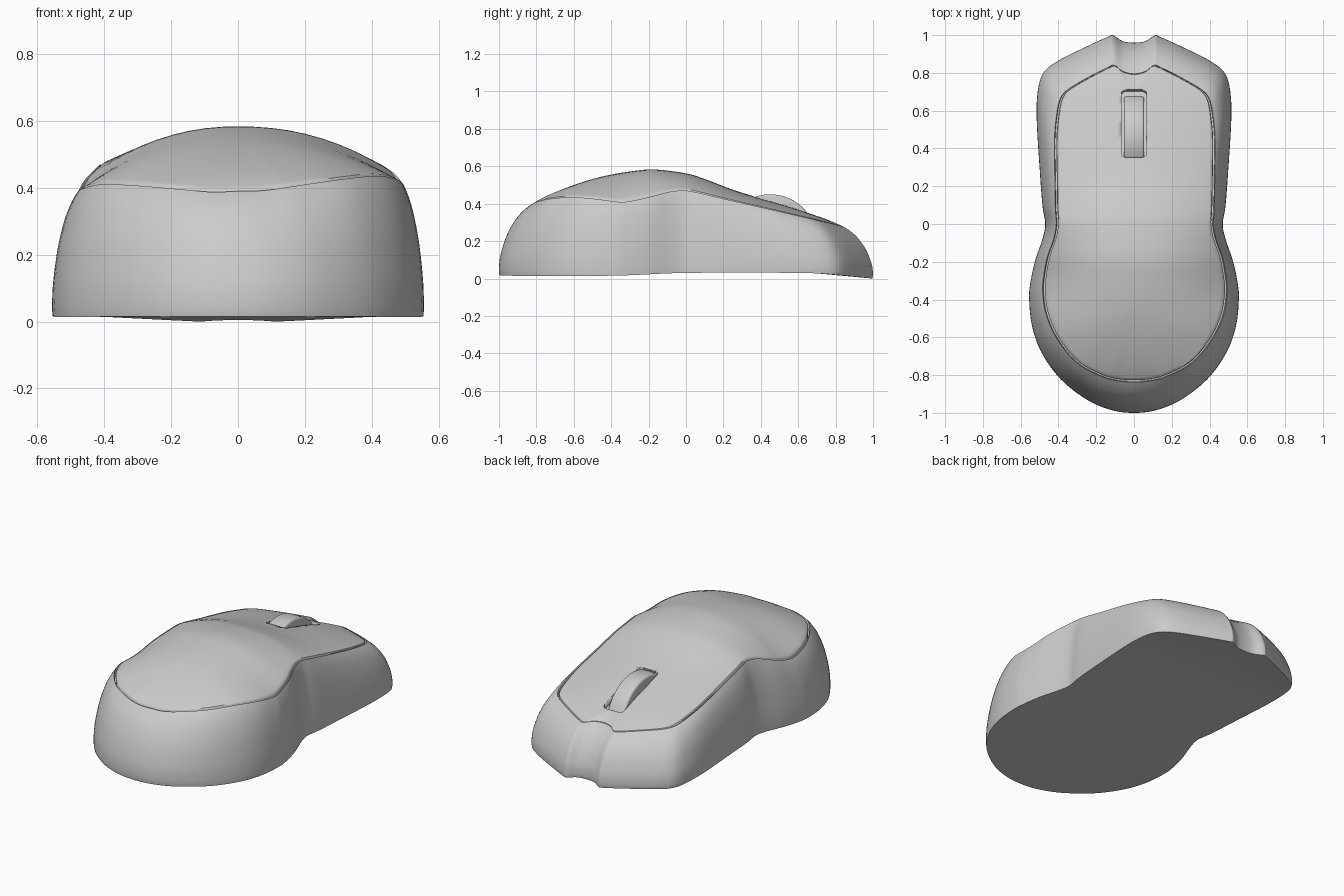
import bpy, bmesh, math
from mathutils import Vector

if "Cube" in bpy.data.objects:
    bpy.data.objects.remove(bpy.data.objects["Cube"])

# Right half outline: base x, y, then cover seam x, y, z
HALF = [
    (0, .96, 0, .795, .285), (.06, .968, .06, .808, .283), (.11, .998, .105, .84, .278),
    (.14, .99, .14, .83, .28), (.25, .94, .25, .775, .295), (.40, .865, .36, .71, .31),
    (.48, .80, .40, .66, .322), (.51, .70, .418, .58, .34), (.515, .55, .43, .45, .37),
    (.50, .30, .428, .25, .415), (.485, .10, .425, .08, .455), (.47, 0, .42, 0, .47),
    (.485, -.08, .435, -.08, .465), (.525, -.20, .47, -.18, .44), (.55, -.32, .49, -.29, .415),
    (.555, -.40, .494, -.36, .41), (.54, -.54, .475, -.48, .425), (.49, -.68, .415, -.61, .435),
    (.39, -.82, .31, -.735, .425), (.25, -.93, .17, -.81, .405), (.12, -.985, .08, -.832, .392),
    (0, -1, 0, -.837, .39)]
# Centre line of the cover and of the underside: y, z
SPINE = [(-.84, .39), (-.75, .44), (-.6, .50), (-.45, .545), (-.3, .572), (-.17, .583), (0, .562),
         (.1, .532), (.25, .475), (.4, .428), (.55, .385), (.72, .328), (.84, .285)]
UNDER = [(-1, .015), (-.4, .015), (0, .03), (.6, .03), (.8, .02), (1, 0)]
# Side wall profile: height fraction, inset fraction
WALL = [(0, .02), (.08, 0), (.25, .03), (.45, .15), (.62, .30), (.80, .54), (.92, .78), (1, 1)]


def smooth(points, steps, closed=False):
    n, out = len(points), []
    pick = (lambda i: points[i % n]) if closed else (lambda i: points[max(0, min(n - 1, i))])
    for i in range(n if closed else n - 1):
        for k in range(steps):
            t = k / steps
            out.append(tuple(
                b + .5 * t * (c - a + t * (2 * a - 5 * b + 4 * c - d + t * (3 * (b - c) + d - a)))
                for a, b, c, d in zip(pick(i - 1), pick(i), pick(i + 1), pick(i + 2))))
    return out if closed else out + [points[-1]]


def lookup(table, y):
    for (y0, z0), (y1, z1) in zip(table, table[1:]):
        if y <= y1:
            return z0 + (z1 - z0) * max(0, (y - y0) / (y1 - y0))
    return table[-1][1]


def finish(name, bm, angle=35):
    bmesh.ops.remove_doubles(bm, verts=bm.verts, dist=.0004)
    bmesh.ops.recalc_face_normals(bm, faces=bm.faces)
    mesh = bpy.data.meshes.new(name)
    bm.to_mesh(mesh)
    bm.free()
    ob = bpy.data.objects.new(name, mesh)
    bpy.context.collection.objects.link(ob)
    bpy.ops.object.select_all(action='DESELECT')
    ob.select_set(True)
    bpy.context.view_layer.objects.active = ob
    bpy.ops.object.shade_smooth_by_angle(angle=math.radians(angle))
    return ob


def loft(name, rings):
    bm = bmesh.new()
    rows = [[bm.verts.new(p) for p in ring] for ring in rings]
    for lo, hi in zip(rows, rows[1:]):
        for i in range(len(lo)):
            j = (i + 1) % len(lo)
            bm.faces.new((lo[i], lo[j], hi[j], hi[i]))
    return finish(name, bm)


spine = smooth(SPINE, 8)
under = smooth(UNDER, 6)
wall = smooth(WALL, 3)
loop = smooth(HALF + [(-a, b, -c, d, e) for a, b, c, d, e in HALF[-2:0:-1]], 5, True)
base, seam = [], []
for bx, by, sx, sy, sz in loop:
    base.append(Vector((bx, by, lookup(under, by))))
    # The left rear seam sits slightly lower
    drop = .06 * max(0, -sx) * max(0, min(1, -sy * 4))
    seam.append(Vector((sx * (.98 if sx < 0 else 1), sy, sz - drop)))


def mid(y):
    return max(-.45, min(.70, y))


def cover_ring(t, dz=0):
    ring = []
    for p in seam:
        y = p.y + (mid(p.y) - p.y) * t
        sag = (lookup(spine, p.y) - p.z) * (1 - t) ** 2.2
        ring.append(Vector((p.x * (1 - t), y, lookup(spine, y) - sag + dz)))
    return ring


def flat_ring(t, dz):
    return [Vector((p.x * (1 - t), p.y + (mid(p.y) - p.y) * t, p.z + dz)) for p in seam]


def centre_ring(ring, table, dz):
    return [Vector((0, mid(p.y), lookup(table, mid(p.y)) + dz)) for p in ring]


# Lower shell: underside, side wall, rolled lip and hidden ledge
rings = [centre_ring(base, under, 0)]
for h, u in wall:
    rings.append([Vector((b.x + (s.x - b.x) * u, b.y + (s.y - b.y) * u, b.z + (s.z - b.z) * h))
                  for b, s in zip(base, seam)])
rings += [flat_ring(.008, -.005), flat_ring(.010, -.035), centre_ring(seam, spine, -.13)]
loft("lower_shell", rings)

# Top cover with a small gap at the seam
rings = [centre_ring(seam, spine, -.09), flat_ring(.026, -.03), cover_ring(.026, -.005)]
rings += [cover_ring(t) for t in (.036, .07, .12, .19, .27, .36, .46, .57, .68, .79, .9, 1)]
cover = loft("top_cover", rings)

# Wheel slot cutter: rounded box sloped with the cover
bm = bmesh.new()
bmesh.ops.create_cube(bm, size=1)
bmesh.ops.scale(bm, vec=(.135, .375, .13), verts=bm.verts)
bmesh.ops.bevel(bm, geom=[e for e in bm.edges if abs(e.verts[0].co.z - e.verts[1].co.z) > .1],
                offset=.025, segments=4, profile=.5, affect='EDGES')
cutter = finish("slot_cutter", bm)
cutter.location = (0, .543, .42)
cutter.rotation_euler.x = math.radians(-18)
cutter.hide_render = True
cutter.hide_set(True)
cut = cover.modifiers.new("slot", 'BOOLEAN')
cut.object = cutter
cut.solver = 'EXACT'

# Scroll wheel: upper part of a bevelled disc
bm = bmesh.new()
bmesh.ops.create_cone(bm, cap_ends=True, segments=96, radius1=.25, radius2=.25, depth=.108)
bmesh.ops.bevel(bm, geom=[e for e in bm.edges if abs(e.verts[0].co.z - e.verts[1].co.z) < .01],
                offset=.012, segments=3, profile=.5, affect='EDGES')
for v in bm.verts:
    v.co = Vector((v.co.z, v.co.y + .45, v.co.x + .20))
bmesh.ops.bisect_plane(bm, geom=bm.verts[:] + bm.edges[:] + bm.faces[:], plane_co=(0, 0, .2),
                       plane_no=(0, 0, -1), clear_outer=True)
finish("scroll_wheel", bm, 40)
